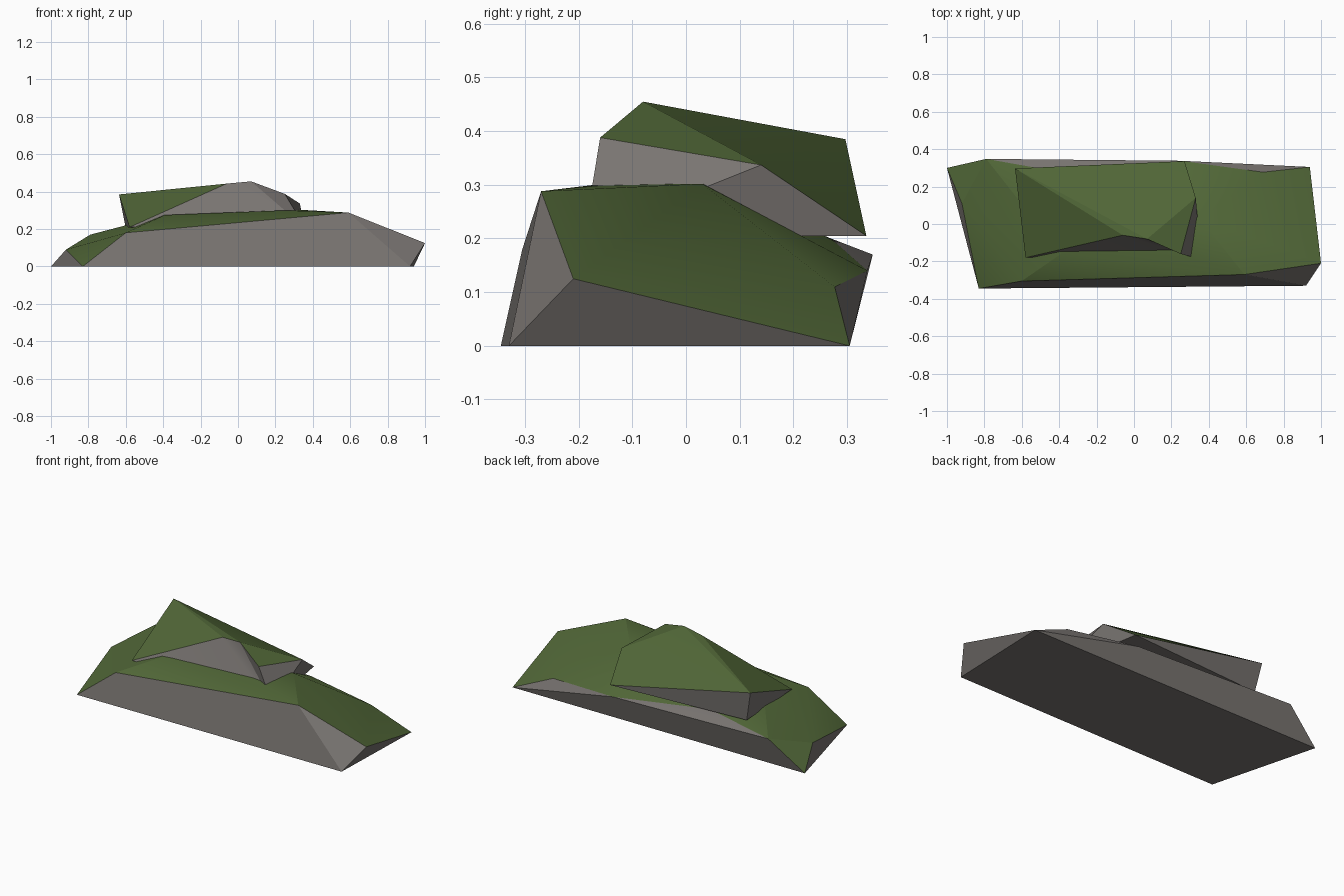
import bpy, bmesh, math

if "Cube" in bpy.data.objects:
    bpy.data.objects.remove(bpy.data.objects["Cube"])

def material(name, rgb):
    m = bpy.data.materials.new(name)
    m.diffuse_color = (*rgb, 1)
    m.use_nodes = True
    m.node_tree.nodes["Principled BSDF"].inputs["Base Color"].default_value = m.diffuse_color
    return m

ROCK = material("grey_rock", (0.19, 0.175, 0.165))
GRASS = material("grass_green", (0.085, 0.14, 0.04))

def slab(name, points, rock, grass):
    """Faceted slab: each face is a string of corner letters."""
    bm = bmesh.new()
    v = {k: bm.verts.new(p) for k, p in points.items()}
    for index, faces in enumerate((rock, grass)):
        for word in faces.split():
            bm.faces.new([v[c] for c in word]).material_index = index
    bmesh.ops.recalc_face_normals(bm, faces=bm.faces)
    mesh = bpy.data.meshes.new(name)
    bm.to_mesh(mesh)
    bm.free()
    mesh.materials.append(ROCK)
    mesh.materials.append(GRASS)
    ob = bpy.data.objects.new(name, mesh)
    bpy.context.collection.objects.link(ob)
    bpy.ops.object.select_all(action='DESELECT')
    ob.select_set(True)
    bpy.context.view_layer.objects.active = ob
    bpy.ops.object.shade_smooth_by_angle(angle=math.radians(20))

# Wide lower slab: footprint, shoulder corners, then crown
slab("lower_rock", {
    "A": (-0.83, -0.345, 0), "B": (0.92, -0.33, 0),
    "C": (0.94, 0.305, 0), "D": (-1.0, 0.30, 0),
    "E": (-0.60, -0.305, 0.18), "F": (0.59, -0.27, 0.288),
    "G": (1.0, -0.21, 0.125), "H": (0.69, 0.277, 0.11),
    "I": (-0.79, 0.348, 0.17), "J": (0.25, 0.338, 0.14),
    "K": (-0.92, 0.11, 0.09), "L": (-0.39, -0.16, 0.275),
    "M": (0.35, 0.03, 0.302), "N": (0.25, -0.17, 0.30),
    "P": (-0.35, 0.27, 0.20)},
    rock="ABCD ABFE BGF BCG CHJ CJID IPJ AKD",
    grass="AKE KDI KIL KLE ELF LNF NMF FMG GMH GHC MHJ MJP PIL LPM LMN")

# Tilted upper slab: underside corners, then grass rim
slab("upper_rock", {
    "b": (-0.58, -0.18, 0.21), "q": (0.36, -0.19, 0.205),
    "g": (0.27, 0.336, 0.205), "p": (-0.60, 0.28, 0.205),
    "a": (-0.636, 0.297, 0.385), "d": (-0.06, -0.06, 0.443),
    "c": (0.07, -0.08, 0.455), "e": (0.25, -0.16, 0.388),
    "f": (0.33, 0.14, 0.337)},
    rock="bqgp bdq dcq ceq eqf fqg gpa abp",
    grass="abd adc cef acf afg")
